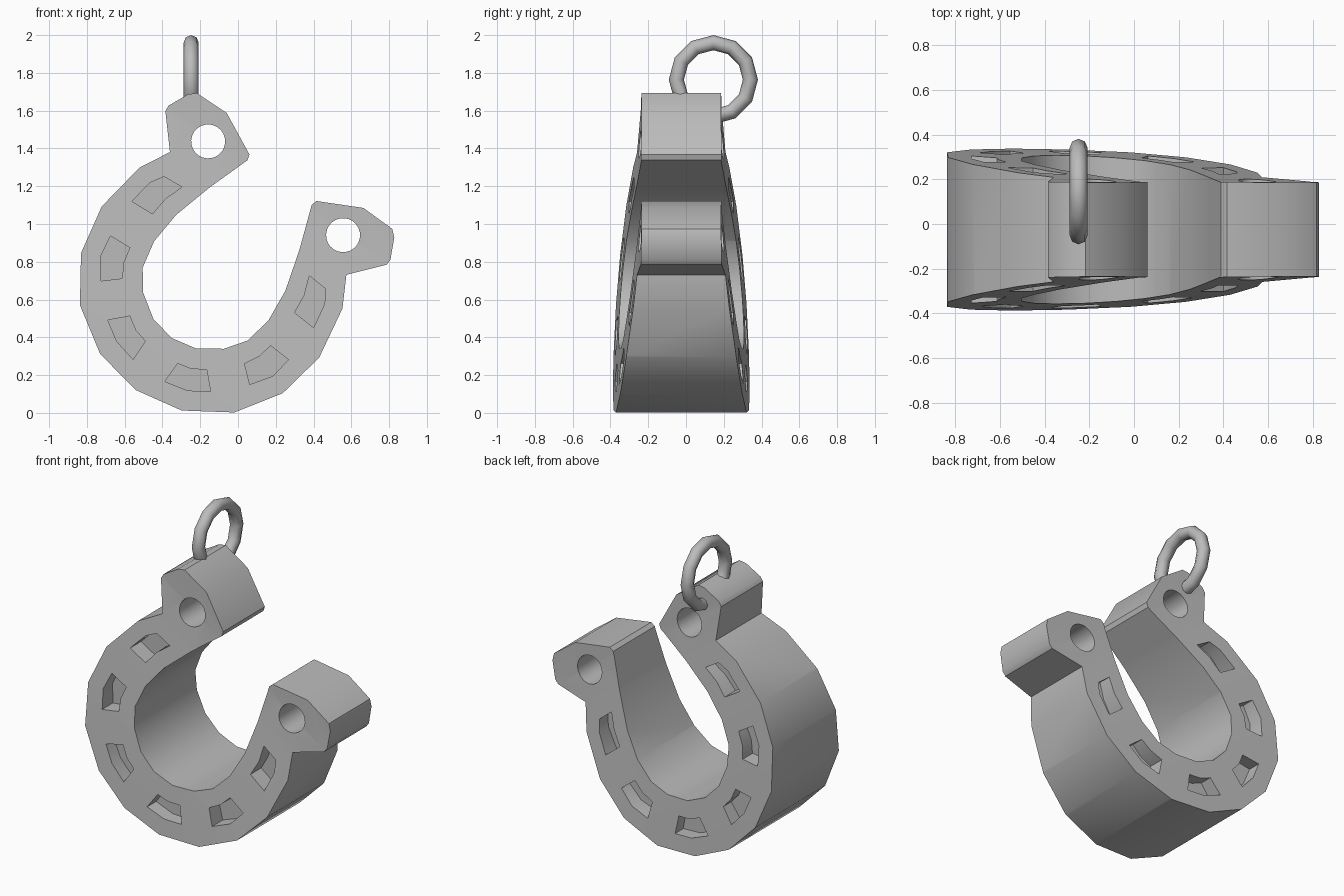
import bpy
import bmesh
import math
from mathutils import Matrix

if "Cube" in bpy.data.objects:
    bpy.data.objects.remove(bpy.data.objects["Cube"], do_unlink=True)

# Single grey material
grey = bpy.data.materials.new("plain_grey")
grey.use_nodes = True
grey_value = (0.5, 0.5, 0.5, 1)
grey.diffuse_color = grey_value
grey.node_tree.nodes["Principled BSDF"].inputs["Base Color"].default_value = grey_value


def prism(bm, points, start, end, place):
    """Add a closed prism; place(a, b, t) maps profile point and depth to 3D."""
    near = [bm.verts.new(place(a, b, start)) for a, b in points]
    far = [bm.verts.new(place(a, b, end)) for a, b in points]
    bm.faces.new(near)
    bm.faces.new(list(reversed(far)))
    count = len(points)
    for i in range(count):
        j = (i + 1) % count
        bm.faces.new((near[j], near[i], far[i], far[j]))


def finish(bm, name):
    """Turn a bmesh into a grey object."""
    bmesh.ops.recalc_face_normals(bm, faces=bm.faces)
    mesh = bpy.data.meshes.new(name)
    bm.to_mesh(mesh)
    bm.free()
    mesh.materials.append(grey)
    obj = bpy.data.objects.new(name, mesh)
    bpy.context.collection.objects.link(obj)
    return obj


def activate(obj):
    bpy.ops.object.select_all(action="DESELECT")
    obj.select_set(True)
    bpy.context.view_layer.objects.active = obj


def boolean(target, cutter, operation):
    """Apply a boolean and discard the cutter."""
    cutter.hide_render = True
    mod = target.modifiers.new("cut", "BOOLEAN")
    mod.operation = operation
    mod.solver = "EXACT"
    mod.object = cutter
    activate(target)
    bpy.ops.object.modifier_apply(modifier=mod.name)
    bpy.data.objects.remove(cutter, do_unlink=True)


def through(a, b, t):
    return (a, t, b)


def across(a, b, t):
    return (t, b, a)


# Half outline of the shoe, upright: outer curve, end lug, inner curve
half = [(0, -.21), (.263, -.16), (.498, -.009), (.65, .22), (.701, .486),
        (.654, .769), (.569, .928), (.713, 1.093), (.715, 1.126),
        (.665, 1.234), (.63, 1.266), (.441, 1.27), (.216, 1.158),
        (.207, 1.127), (.289, .895), (.352, .674), (.368, .493),
        (.338, .343), (.26, .236), (.137, .153), (0, .125)]
outline = half + [(-a, b) for a, b in reversed(half[1:-1])]
bm = bmesh.new()
prism(bm, outline, -.5, .5, through)
shoe = finish(bm, "horseshoe")

# Thickness profile: thick at the toe, thin at the lugs
taper = [(-.3, .37), (0, .345), (.2, .325), (.5, .29),
         (.92, .235), (1.1, .214), (1.4, .208)]
side = [(t, s) for s, t in taper] + [(-t, s) for s, t in reversed(taper)]
bm = bmesh.new()
# here the profile runs through depth and height
near_far = [(b, a) for a, b in side]
prism(bm, near_far, -1, 1, across)
boolean(shoe, finish(bm, "thickness_cutter"), "INTERSECT")

# Nail pockets on both faces, each with its floor depth, plus lug holes
pockets = [
    (.26, [(.102, -.085), (.229, -.055), (.331, .01), (.248, .094), (.18, .05), (.104, .032)]),
    (.22, [(.395, .234), (.48, .159), (.555, .265), (.574, .384), (.454, .391), (.437, .31)]),
    (.165, [(.458, .607), (.586, .599), (.562, .736), (.52, .804), (.411, .812), (.448, .711)]),
]
sides = 24
hole = [(.435 + .09 * math.cos(math.tau * i / sides),
         1.09 + .09 * math.sin(math.tau * i / sides)) for i in range(sides)]
bm = bmesh.new()
for mirror in (-1, 1):
    prism(bm, [(mirror * a, b) for a, b in hole], -.6, .6, through)
    for floor, points in pockets:
        shape = [(mirror * a, b) for a, b in points]
        for face in (-1, 1):
            prism(bm, shape, face * floor, face * .6, through)
boolean(shoe, finish(bm, "pocket_cutter"), "DIFFERENCE")

# Lean the shoe and set it on the ground
shoe.data.transform(Matrix.Translation((-.423, -.025, .294))
                    @ Matrix.Rotation(math.atan2(.57, .82), 4, "Y"))
activate(shoe)
bpy.ops.object.shade_smooth_by_angle(angle=math.radians(35))

# Hanging ring through the upper lug
bpy.ops.mesh.primitive_torus_add(
    major_segments=12, minor_segments=8, major_radius=.196, minor_radius=.04,
    location=(-.248, .145, 1.764), rotation=(0, math.pi / 2, 0))
ring = bpy.context.object
ring.name = "hanging_ring"
ring.data.materials.append(grey)
bpy.ops.object.shade_smooth_by_angle(angle=math.radians(50))
